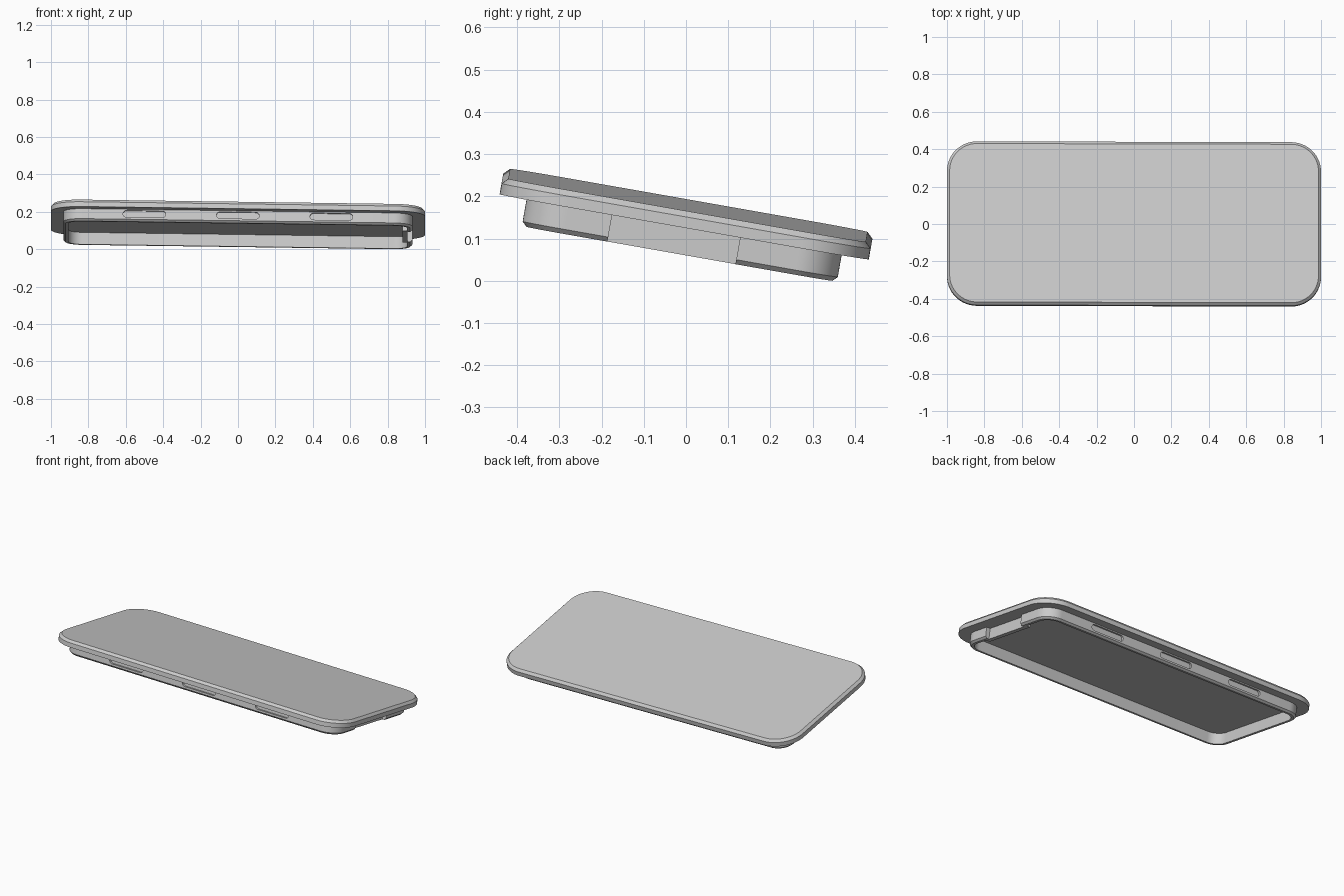
import bpy, bmesh, math
from mathutils import Matrix, Vector

cube = bpy.data.objects.get("Cube")
if cube:
    bpy.data.objects.remove(cube, do_unlink=True)

grey = bpy.data.materials.new("light grey")
grey.use_nodes = True
colour = (0.6, 0.6, 0.6, 1)
grey.diffuse_color = colour
grey.node_tree.nodes["Principled BSDF"].inputs["Base Color"].default_value = colour


def rounded_loop(hx, hy, r, z, seg=14):
    """Points of a rounded rectangle, counter-clockwise."""
    pts = []
    for i, (sx, sy) in enumerate([(1, 1), (-1, 1), (-1, -1), (1, -1)]):
        for k in range(seg + 1):
            a = math.pi / 2 * (i + k / seg)
            pts.append(Vector((sx * (hx - r) + r * math.cos(a),
                               sy * (hy - r) + r * math.sin(a), z)))
    return pts


def loft(name, sections, closed=False):
    """Skin rounded rectangles; closed joins last to first, otherwise the ends are capped."""
    bm = bmesh.new()
    loops = [[bm.verts.new(p) for p in rounded_loop(*s)] for s in sections]
    pairs = list(zip(loops, loops[1:]))
    if closed:
        pairs.append((loops[-1], loops[0]))
    else:
        bm.faces.new(loops[0])
        bm.faces.new(loops[-1])
    for a, b in pairs:
        n = len(a)
        for i in range(n):
            bm.faces.new((a[i], a[(i + 1) % n], b[(i + 1) % n], b[i]))
    bmesh.ops.remove_doubles(bm, verts=bm.verts, dist=0.00001)
    bmesh.ops.recalc_face_normals(bm, faces=bm.faces)
    mesh = bpy.data.meshes.new(name)
    bm.to_mesh(mesh)
    bm.free()
    mesh.materials.append(grey)
    obj = bpy.data.objects.new(name, mesh)
    bpy.context.collection.objects.link(obj)
    return obj


def box(name, lo, hi):
    bm = bmesh.new()
    bmesh.ops.create_cube(bm, size=1)
    lo, hi = Vector(lo), Vector(hi)
    for v in bm.verts:
        v.co = (lo + hi) / 2 + v.co * (hi - lo)
    mesh = bpy.data.meshes.new(name)
    bm.to_mesh(mesh)
    bm.free()
    mesh.materials.append(grey)
    obj = bpy.data.objects.new(name, mesh)
    bpy.context.collection.objects.link(obj)
    return obj


def cut(target, cutter):
    mod = target.modifiers.new("cut", "BOOLEAN")
    mod.operation, mod.solver, mod.object = "DIFFERENCE", "EXACT", cutter
    cutter.hide_render = True
    bpy.context.view_layer.objects.active = target
    bpy.ops.object.modifier_apply(modifier=mod.name)
    bpy.data.objects.remove(cutter, do_unlink=True)


# Lid plate with a chamfered top rim
plate = loft("lid_plate", [(1, 0.444, 0.16, 0), (1, 0.444, 0.16, 0.026),
                           (0.986, 0.43, 0.146, 0.04)])

# Hanging rim wall, chamfered along its lower outer edge
wx, wy, thick, depth, bevel = 0.933, 0.379, 0.027, 0.065, 0.011
inner = (wx - thick, wy - thick, 0.073)
rim = loft("rim_wall", [(wx, wy, 0.1, 0), (wx, wy, 0.1, bevel - depth),
                        (wx - bevel, wy - bevel, 0.1 - bevel, -depth),
                        (*inner, -depth), (*inner, 0)], closed=True)

# Three blind latch slots in each long wall
for side in (-1, 1):
    for x in (-0.5, 0, 0.5):
        slot = loft("slot_cutter", [(0.114, 0.018, 0.0179, -0.014), (0.114, 0.018, 0.0179, 0.014)])
        slot.data.transform(Matrix.Translation((x, side * wy, -0.025)) @ Matrix.Rotation(math.pi / 2, 4, "X"))
        cut(rim, slot)

# Finger notch in the left end, backed by an inset wall
y0, y1 = -0.173, 0.135
cut(rim, box("notch_cutter", (wx - 0.05, y0, -0.1), (wx + 0.05, y1, 0.03)))
back = box("notch_back_wall", (wx - 0.052, y0 - 0.025, -depth), (wx - 0.025, y1 + 0.025, 0))

# Tilt everything and rest it on the ground
parts = [plate, rim, back]
tilt = Matrix.Rotation(math.radians(-10), 4, "X") @ Matrix.Rotation(math.radians(0.8), 4, "Y")
for p in parts:
    p.data.transform(tilt)
pts = [v.co for p in parts for v in p.data.vertices]
low = Vector([min(c[i] for c in pts) for i in range(3)])
high = Vector([max(c[i] for c in pts) for i in range(3)])
shift = Matrix.Translation((-(low.x + high.x) / 2, -(low.y + high.y) / 2, -low.z))
for p in parts:
    p.data.transform(shift)
    bpy.ops.object.select_all(action="DESELECT")
    p.select_set(True)
    bpy.context.view_layer.objects.active = p
    bpy.ops.object.shade_smooth_by_angle(angle=math.radians(25))
